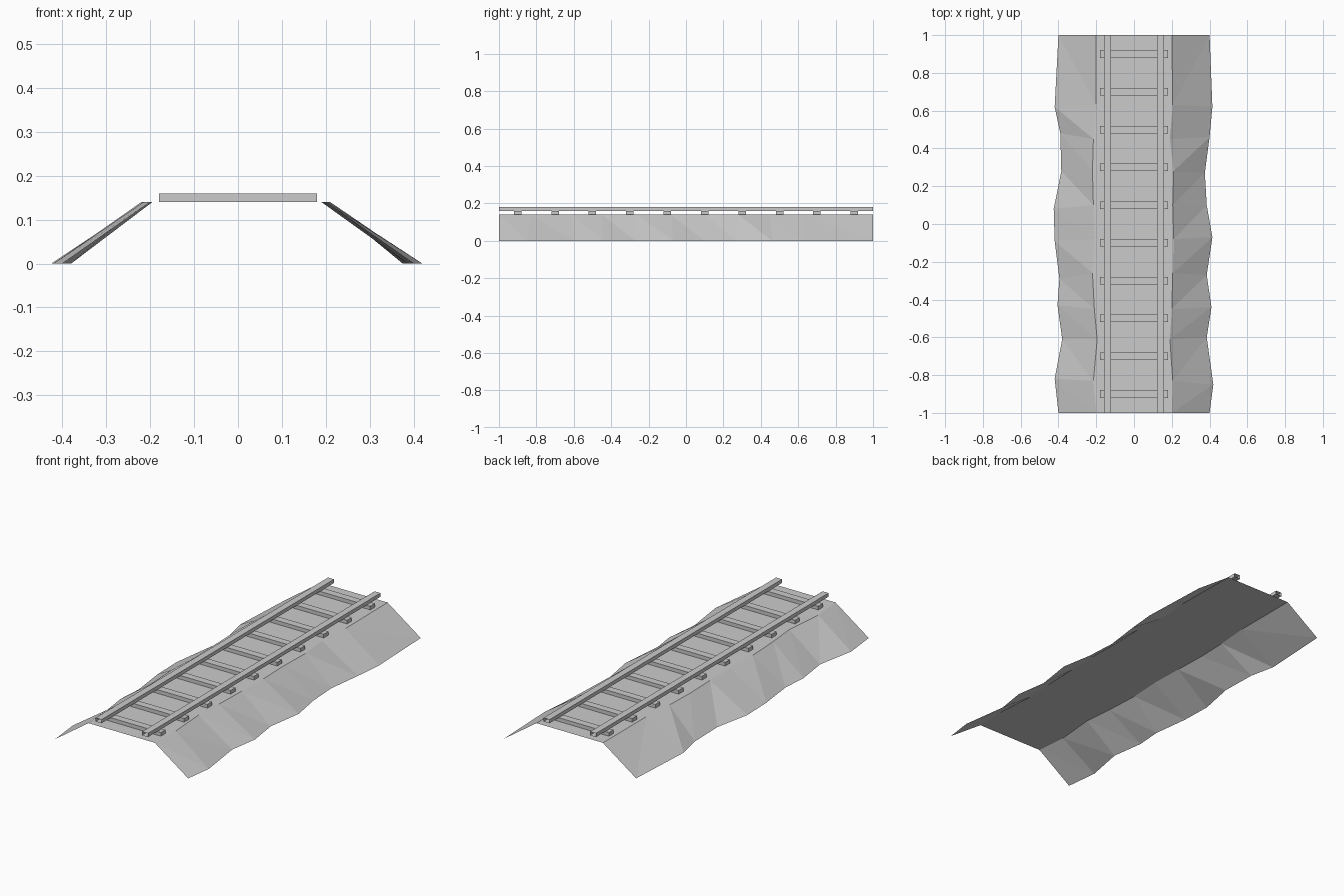
import bpy

if "Cube" in bpy.data.objects:
    bpy.data.objects.remove(bpy.data.objects["Cube"])

SLEEPER_Z, RAIL_Z, TOP_Z = 0.14, 0.16, 0.18


def make_object(name, verts, faces):
    mesh = bpy.data.meshes.new(name)
    mesh.from_pydata(verts, [], faces)
    mesh.update()
    ob = bpy.data.objects.new(name, mesh)
    bpy.context.collection.objects.link(ob)
    return ob


# Embankment: open-ended, irregular slopes either side of a flat deck
rows = {
    # side: (foot y, foot x, shoulder x), from back to front
    -1: ([1, .62, .48, .28, .08, -.09, -.29, -.43, -.61, -.82, -1],
         [.40, .42, .39, .385, .425, .42, .395, .405, .38, .42, .40],
         [.20, .20, .215, .22, .215, .21, .22, .21, .195, .215, .20]),
    1: ([1, .62, .46, .27, .1, -.07, -.27, -.44, -.60, -.85, -1],
        [.40, .415, .40, .375, .385, .415, .385, .41, .385, .42, .40],
        [.20, .205, .19, .21, .205, .21, .205, .20, .19, .205, .20]),
}
shoulder_y = [1, .63, .45, .28, .1, -.08, -.26, -.45, -.61, -.83, -1]
verts, faces = [], []
for side, (ys, feet, shoulders) in rows.items():
    base = len(verts)
    n = len(ys)
    verts += [(side * x, y, SLEEPER_Z) for x, y in zip(shoulders, shoulder_y)]
    verts += [(side * x, y, 0) for x, y in zip(feet, ys)]
    for i in range(n - 1):
        t0, t1 = base + i, base + i + 1
        b0, b1 = t0 + n, t1 + n
        for tri in ((t0, b0, t1), (t1, b0, b1)):
            faces.append(tri if side < 0 else tri[::-1])
# Flat deck strips join the two shoulders
for i in range(n - 1):
    faces.append((i, i + 1, 2 * n + i + 1, 2 * n + i))
make_object("embankment", verts, faces)


# Sleepers: ten evenly spaced beams
def beam(name, x0, x1, y0, y1, z0, z1, capped=True):
    v = [(x, y, z) for y in (y0, y1)
         for x, z in ((x0, z0), (x1, z0), (x1, z1), (x0, z1))]
    f = [(i, (i + 1) % 4, (i + 1) % 4 + 4, i + 4) for i in range(4)]
    if capped:
        f += [(3, 2, 1, 0), (4, 5, 6, 7)]
    f = [q[::-1] for q in f]
    return make_object(name, v, f)


def fix_normals(ob, flip):
    if flip:
        ob.data.flip_normals()


for i in range(10):
    y = -0.9 + 0.2 * i
    s = beam(f"sleeper_{i + 1}", -0.18, 0.18, y - 0.02, y + 0.02, SLEEPER_Z, RAIL_Z)
    # make caps and sides agree, pointing outward
    import bmesh
    bm = bmesh.new()
    bm.from_mesh(s.data)
    bmesh.ops.recalc_face_normals(bm, faces=bm.faces)
    bm.to_mesh(s.data)
    bm.free()

# Rails: open-ended tubes running the full length
for name, x in (("left_rail", -0.14), ("right_rail", 0.14)):
    rail = beam(name, x - 0.018, x + 0.018, -1, 1, RAIL_Z, TOP_Z, capped=False)
    # bottom quad must face down, so flip if it faces up
    fix_normals(rail, rail.data.polygons[0].normal.z > 0)
